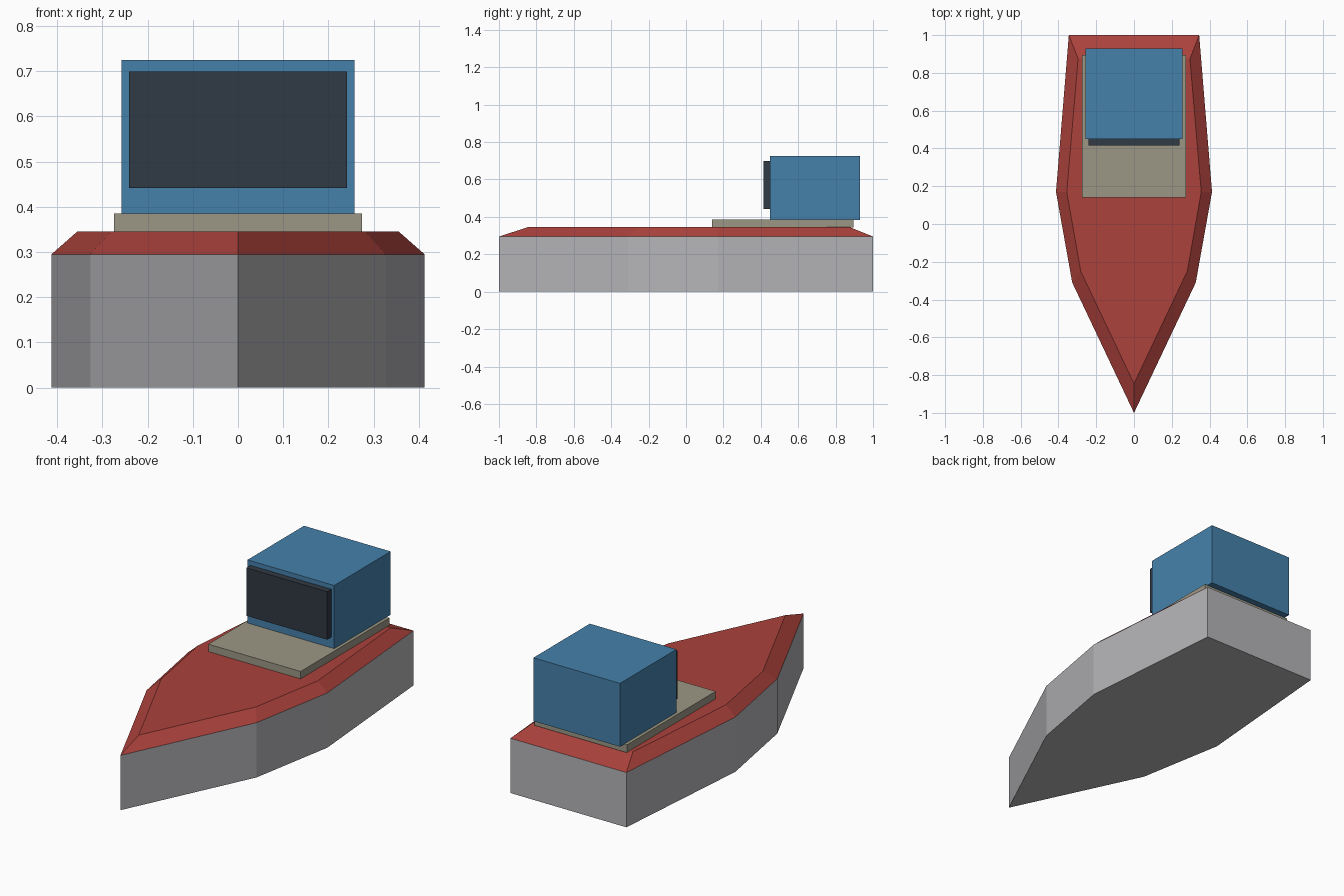
import bpy
import bmesh

cube = bpy.data.objects.get("Cube")
if cube:
    bpy.data.objects.remove(cube, do_unlink=True)


def material(name, rgb):
    mat = bpy.data.materials.new(name)
    mat.use_nodes = True
    colour = (*rgb, 1)
    mat.diffuse_color = colour
    shader = mat.node_tree.nodes["Principled BSDF"]
    shader.inputs["Base Color"].default_value = colour
    shader.inputs["Roughness"].default_value = 0.8
    return mat


grey = material("hull grey", (0.46, 0.46, 0.48))
red = material("deck red", (0.41, 0.054, 0.045))
tan = material("platform tan", (0.33, 0.31, 0.235))
blue = material("cabin blue", (0.06, 0.22, 0.41))
dark = material("windshield dark", (0.03, 0.041, 0.058))


def finish(name, bm, mats):
    bmesh.ops.recalc_face_normals(bm, faces=bm.faces)
    mesh = bpy.data.meshes.new(name)
    for mat in mats:
        mesh.materials.append(mat)
    bm.to_mesh(mesh)
    bm.free()
    obj = bpy.data.objects.new(name, mesh)
    bpy.context.collection.objects.link(obj)
    return obj


def outline(half):
    """Close a half outline (bow first) by mirroring it across x."""
    return half + [(-x, y) for x, y in reversed(half[1:])]


def box(name, half_width, y_range, z_range, mat):
    bm = bmesh.new()
    bmesh.ops.create_cube(bm, size=1)
    for v in bm.verts:
        v.co.x *= 2 * half_width
        v.co.y = y_range[v.co.y > 0]
        v.co.z = z_range[v.co.z > 0]
    return finish(name, bm, [mat])


# Hull with a bevelled red deck: three stacked outlines
side = outline([(0, -1), (0.327, -0.31), (0.413, 0.17), (0.345, 1)])
deck = outline([(0, -0.845), (0.282, -0.25), (0.356, 0.17), (0.296, 0.875)])
bm = bmesh.new()
rings = [[bm.verts.new((x, y, z)) for x, y in points]
         for points, z in ((side, 0), (side, 0.295), (deck, 0.345))]
bm.faces.new(rings[0])
bm.faces.new(rings[-1]).material_index = 1
for level, (low, high) in enumerate(zip(rings, rings[1:])):
    for i in range(len(low)):
        j = (i + 1) % len(low)
        face = bm.faces.new((low[i], low[j], high[j], high[i]))
        face.material_index = level
finish("hull", bm, [grey, red])

# Platform, cabin and windshield
box("platform", 0.275, (0.14, 0.895), (0.343, 0.385), tan)
box("cabin", 0.258, (0.45, 0.93), (0.384, 0.725), blue)
box("windshield", 0.241, (0.415, 0.455), (0.442, 0.70), dark)
